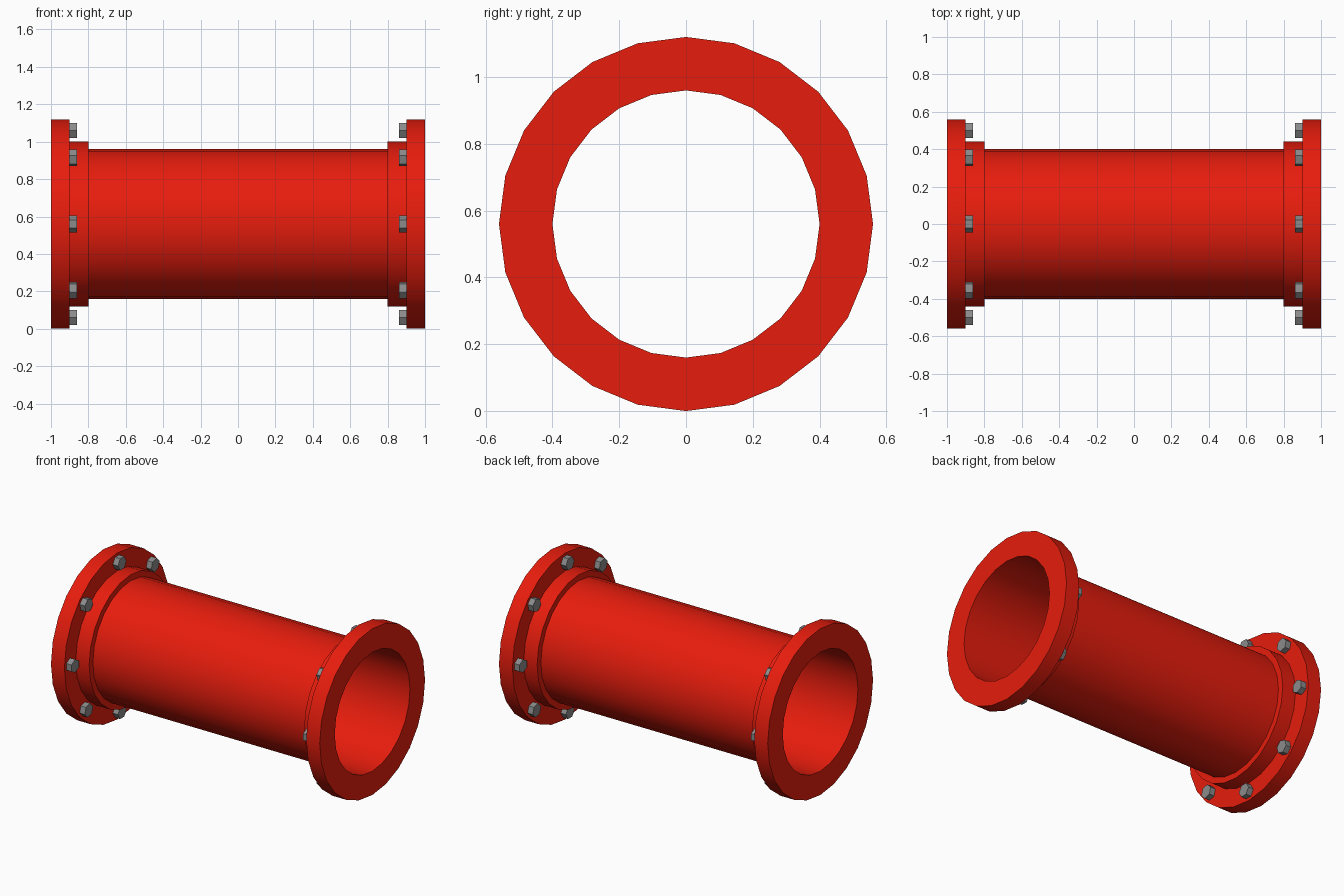
import bpy, bmesh
from math import pi, sin, cos, radians
from mathutils import Matrix

if "Cube" in bpy.data.objects:
    bpy.data.objects.remove(bpy.data.objects["Cube"])

SIDES, AXIS_Z = 24, 0.56


def material(name, color):
    m = bpy.data.materials.new(name)
    m.diffuse_color = color
    m.use_nodes = True
    m.node_tree.nodes["Principled BSDF"].inputs["Base Color"].default_value = m.diffuse_color
    return m


red = material("red_paint", (0.8, 0.012, 0.004, 1))
steel = material("steel", (0.26, 0.26, 0.26, 1))


def finish(name, bm, mat):
    me = bpy.data.meshes.new(name)
    bm.to_mesh(me)
    bm.free()
    me.materials.append(mat)
    ob = bpy.data.objects.new(name, me)
    bpy.context.collection.objects.link(ob)
    ob.location.z = AXIS_Z
    return ob


def revolve(name, profile):
    """Spin an (x, radius) profile, running towards -x, around the x axis."""
    bm = bmesh.new()
    rings = [[bm.verts.new((x, r * sin(2 * pi * i / SIDES), r * cos(2 * pi * i / SIDES)))
              for i in range(SIDES)] for x, r in profile]
    for a, b in zip(rings, rings[1:]):
        for i in range(SIDES):
            j = (i + 1) % SIDES
            bm.faces.new((a[i], a[j], b[j], b[i]))
    ob = finish(name, bm, red)
    bpy.context.view_layer.objects.active = ob
    ob.select_set(True)
    bpy.ops.object.shade_smooth_by_angle(angle=radians(30))
    ob.select_set(False)


def bolt_ring(name, x):
    """Eight hex bolt heads, corners along the tangent of the bolt circle."""
    bm = bmesh.new()
    for k in range(8):
        place = (Matrix.Rotation(k * pi / 4, 4, 'X')
                 @ Matrix.Translation((x, 0, 0.5))
                 @ Matrix.Rotation(pi / 2, 4, 'Y'))
        bmesh.ops.create_cone(bm, cap_ends=True, segments=6, radius1=0.045,
                              radius2=0.045, depth=0.045, matrix=place)
    finish(name, bm, steel)


# thin-walled pipe
revolve("pipe", [(1, 0.4), (-1, 0.4)])

# stepped end flanges: wide disc with a bore, then a narrower collar
step = [(1, 0.4), (1, 0.56), (0.9, 0.56), (0.9, 0.44), (0.8, 0.44), (0.8, 0.4)]
revolve("right_flange", step)
revolve("left_flange", [(-x, r) for x, r in reversed(step)])

# bolt heads on the inner faces of the flanges
bolt_ring("right_bolts", 0.8845)
bolt_ring("left_bolts", -0.8845)
